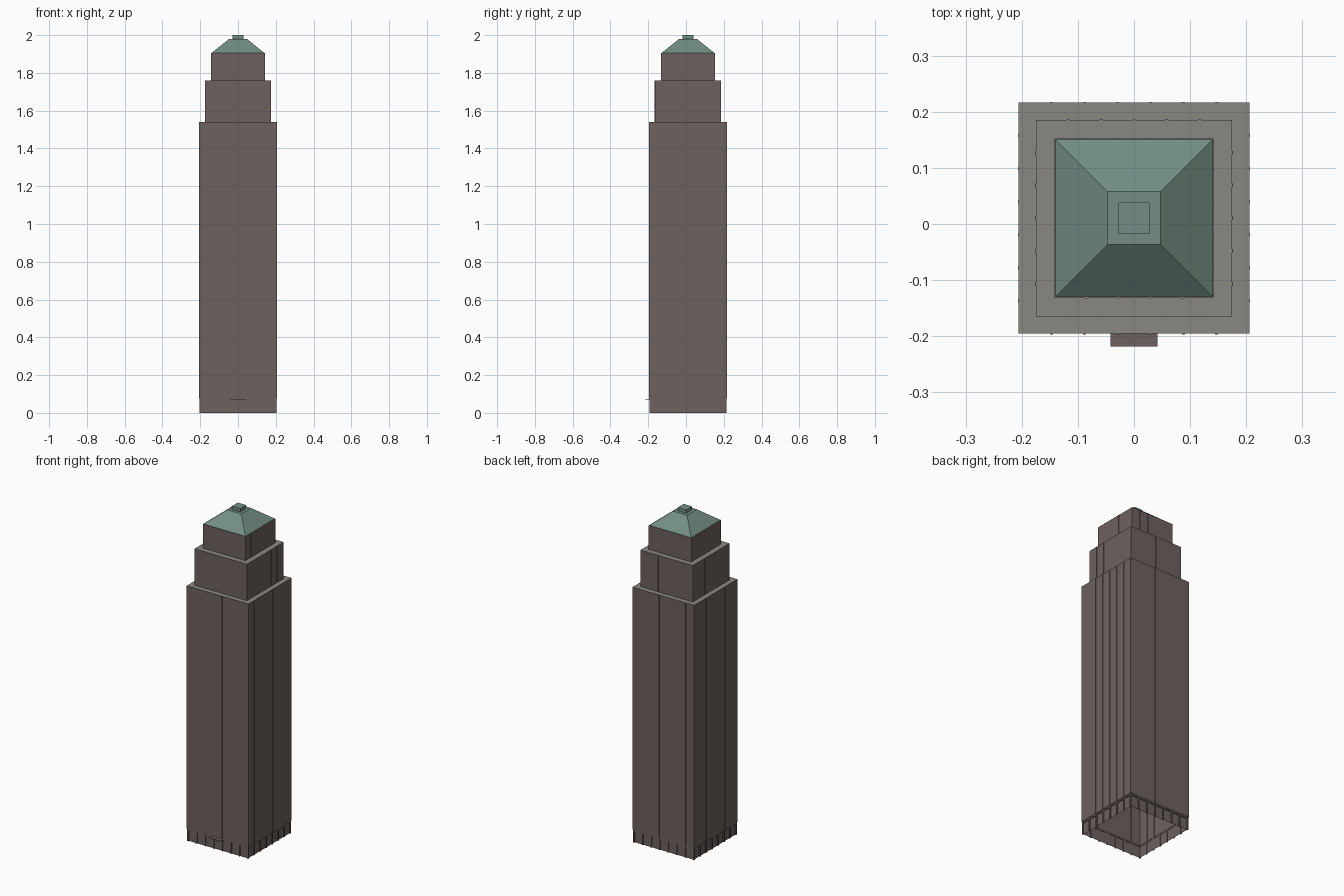
import bpy, bmesh
from mathutils import Matrix, Vector
from math import pi

cube = bpy.data.objects.get("Cube")
if cube:
    bpy.data.objects.remove(cube, do_unlink=True)

CENTRE_Y = 0.0105


def material(name, rgb):
    m = bpy.data.materials.new(name)
    m.use_nodes = True
    m.diffuse_color = (*rgb, 1)
    m.node_tree.nodes["Principled BSDF"].inputs["Base Color"].default_value = (*rgb, 1)
    return m


WALL = material("brown stone", (0.155, 0.122, 0.116))
LEDGE = material("grey ledge", (0.25, 0.242, 0.218))
COPPER = material("green copper", (0.17, 0.27, 0.23))


def finish(name, bm, mats):
    bmesh.ops.recalc_face_normals(bm, faces=bm.faces)
    mesh = bpy.data.meshes.new(name)
    bm.to_mesh(mesh)
    bm.free()
    for m in mats:
        mesh.materials.append(m)
    ob = bpy.data.objects.new(name, mesh)
    ob.location.y = CENTRE_Y
    bpy.context.collection.objects.link(ob)
    return ob


def box(bm, x, y, z, turn=0.0):
    """Add a box from (min, max) ranges, turned about the tower axis."""
    lo, hi = Vector((x[0], y[0], z[0])), Vector((x[1], y[1], z[1]))
    mat = (Matrix.Rotation(turn, 4, "Z") @ Matrix.Translation((lo + hi) / 2)
           @ Matrix.Diagonal((*(hi - lo), 1)))
    bmesh.ops.create_cube(bm, size=1, matrix=mat)


def square_shell(bm, rings, cap=True):
    """Stack square rings of (half width, height), open at the bottom."""
    loops = [[bm.verts.new((sx * h, sy * h, z))
              for sx, sy in ((-1, -1), (1, -1), (1, 1), (-1, 1))] for h, z in rings]
    for a, b in zip(loops, loops[1:]):
        for i in range(4):
            j = (i + 1) % 4
            bm.faces.new((a[i], a[j], b[j], b[i]))
    if cap:
        bm.faces.new(loops[-1])


def tier(name, half, z0, z1, bays):
    # Hollow storey block with a grey flat top
    bm = bmesh.new()
    square_shell(bm, [(half, z0), (half, z1)])
    ob = finish(name, bm, [WALL, LEDGE])
    for p in ob.data.polygons:
        p.material_index = int(p.normal.z > 0.5)
    # Shallow ribs between the bays on all four sides
    bm = bmesh.new()
    pitch = 2 * half / bays
    for side in range(4):
        for i in range(1, bays):
            x = -half + i * pitch
            box(bm, (x - 0.003, x + 0.003), (-half - 0.001, -half + 0.001),
                (z0, z1), side * pi / 2)
    finish(name + "_ribs", bm, [WALL])


# Stepped tower
tier("main_shaft", 0.206, 0.077, 1.54, 7)
tier("middle_setback", 0.175, 1.54, 1.76, 6)
tier("upper_setback", 0.142, 1.76, 1.905, 5)

# Ground floor: recessed walls, open below
bm = bmesh.new()
square_shell(bm, [(0.198, 0), (0.198, 0.077)], cap=False)
finish("ground_floor_walls", bm, [WALL])

# Ground floor piers and lintels
bm = bmesh.new()
BAYS, HALF = 7, 0.204
for side in range(4):
    turn = side * pi / 2
    for i in range(BAYS + 1):
        x = -HALF + 0.004 + i * (2 * HALF - 0.008) / BAYS
        box(bm, (x - 0.004, x + 0.004), (-HALF, -0.196), (0, 0.07), turn)
    box(bm, (-HALF, HALF), (-HALF, -0.196), (0.068, 0.077), turn)
finish("ground_floor_piers", bm, [WALL])

# Entrance canopy
bm = bmesh.new()
box(bm, (-0.042, 0.042), (-0.2285, -0.198), (0.07, 0.074))
finish("entrance_canopy", bm, [WALL])

# Copper roof with a small cap
bm = bmesh.new()
square_shell(bm, [(0.14, 1.9055), (0.047, 1.98)])
finish("roof", bm, [COPPER])
bm = bmesh.new()
square_shell(bm, [(0.028, 1.98), (0.028, 2.0)])
finish("roof_cap", bm, [COPPER])
